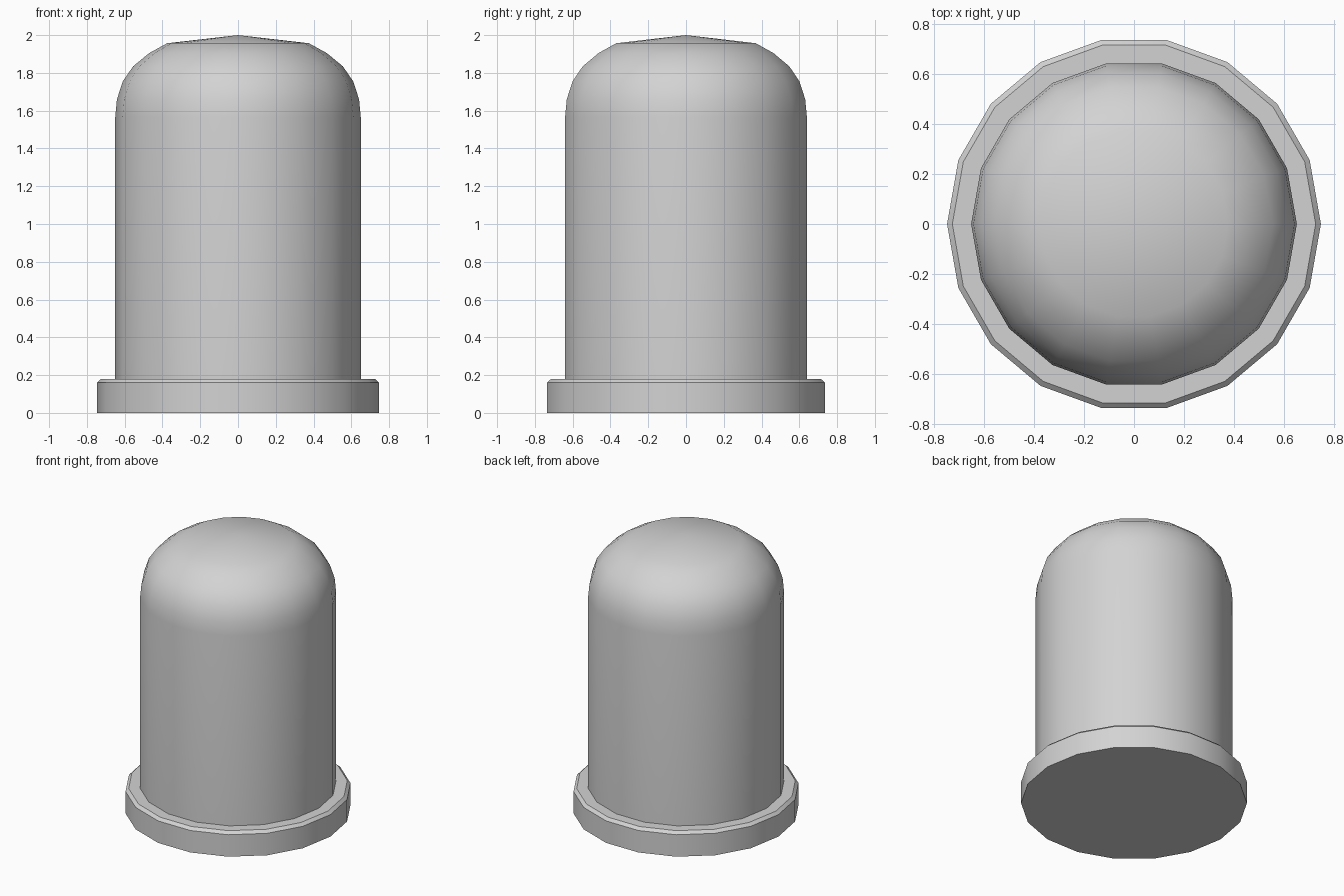
import bpy
import bmesh
from math import cos, sin, tau, radians

SIDES = 18

cube = bpy.data.objects.get("Cube")
if cube:
    bpy.data.objects.remove(cube, do_unlink=True)

# Single plain grey
grey = bpy.data.materials.new("light_grey")
grey.use_nodes = True
colour = (0.65, 0.65, 0.65, 1)
grey.diffuse_color = colour
grey.node_tree.nodes["Principled BSDF"].inputs["Base Color"].default_value = colour


def lathe(name, profile, tip=None):
    """Turn (radius, height) points around z; close with caps or a tip point."""
    bm = bmesh.new()
    rings = [[bm.verts.new((r * cos(tau * i / SIDES), r * sin(tau * i / SIDES), z))
              for i in range(SIDES)] for r, z in profile]
    for low, high in zip(rings, rings[1:]):
        for i in range(SIDES):
            j = (i + 1) % SIDES
            bm.faces.new((low[i], low[j], high[j], high[i]))
    bm.faces.new(rings[0][::-1])
    if tip is None:
        bm.faces.new(rings[-1])
    else:
        top = bm.verts.new((0, 0, tip))
        for i in range(SIDES):
            bm.faces.new((rings[-1][i], rings[-1][(i + 1) % SIDES], top))
    mesh = bpy.data.meshes.new(name)
    bm.to_mesh(mesh)
    bm.free()
    mesh.materials.append(grey)
    obj = bpy.data.objects.new(name, mesh)
    bpy.context.collection.objects.link(obj)
    bpy.ops.object.select_all(action='DESELECT')
    obj.select_set(True)
    bpy.context.view_layer.objects.active = obj
    bpy.ops.object.shade_smooth_by_angle(angle=radians(30))
    return obj


# Flanged foot with a small chamfer
lathe("base_flange", [(0.746, 0), (0.746, 0.16), (0.725, 0.18)])

# Straight body rounding into a shallow domed top
lathe("domed_body", [(0.65, 0.17), (0.65, 1.565), (0.641, 1.66), (0.61, 1.755),
                     (0.555, 1.835), (0.47, 1.905), (0.375, 1.957)], tip=2.0)
